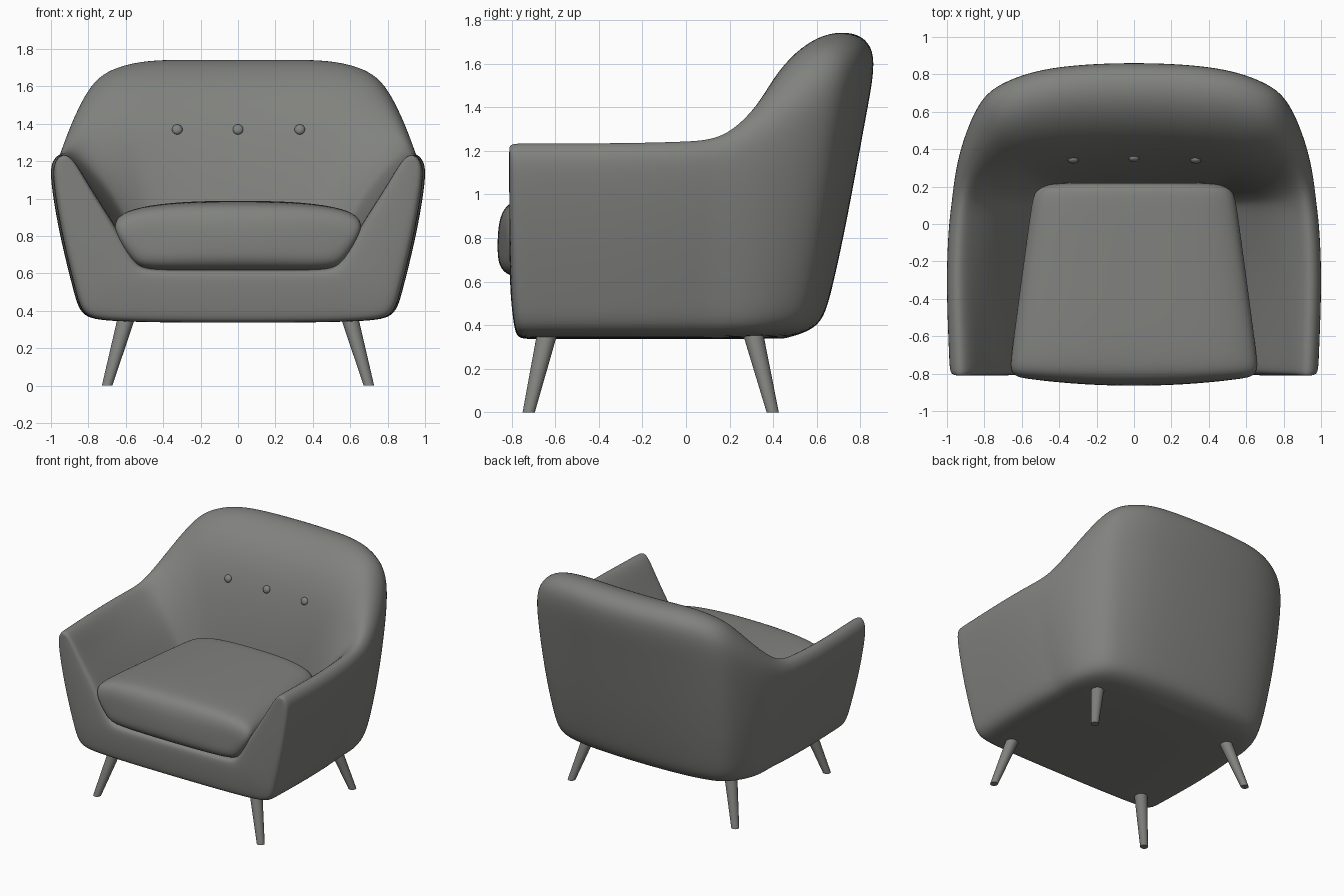
import bpy, bmesh, math
from mathutils import Vector, Matrix

if "Cube" in bpy.data.objects:
    bpy.data.objects.remove(bpy.data.objects["Cube"])

fabric = bpy.data.materials.new("warm grey")
fabric.diffuse_color = (0.22, 0.225, 0.21, 1)
fabric.use_nodes = True
fabric.node_tree.nodes["Principled BSDF"].inputs["Base Color"].default_value = fabric.diffuse_color


def finish(name, bm, smooth=lambda f: True):
    bmesh.ops.recalc_face_normals(bm, faces=bm.faces)
    for f in bm.faces:
        f.smooth = smooth(f)
    mesh = bpy.data.meshes.new(name)
    bm.to_mesh(mesh)
    bm.free()
    mesh.materials.append(fabric)
    ob = bpy.data.objects.new(name, mesh)
    bpy.context.collection.objects.link(ob)
    return ob


def loft_half(name, rings, cap_ends):
    """Skin open half-profiles, close the chosen ends, mirror and smooth."""
    bm = bmesh.new()
    rows = [[bm.verts.new(p) for p in ring] for ring in rings]
    n = len(rows[0])
    for a, b in zip(rows, rows[1:]):
        for i in range(n - 1):
            bm.faces.new((a[i], a[i + 1], b[i + 1], b[i]))
    for e in cap_ends:
        r = rows[e]
        for i in range(n // 2):
            j = n - 1 - i
            if j - i == 2:
                bm.faces.new((r[i], r[i + 1], r[j]))
            elif j - i > 2:
                bm.faces.new((r[i], r[i + 1], r[j - 1], r[j]))
    ob = finish(name, bm)
    mir = ob.modifiers.new("mirror", 'MIRROR')
    mir.use_clip = True
    sub = ob.modifiers.new("smooth", 'SUBSURF')
    sub.levels = sub.render_levels = 3
    return ob


# Shell: arm profile (x, z) and back profile (y, z), underside to seat deck
arm = [(0, .335), (.70, .34), (.83, .37), (.865, .50), (.94, .80), (.99, 1.10),
       (.985, 1.20), (.93, 1.25), (.87, 1.205), (.79, 1.06), (.65, .85),
       (.55, .66), (.50, .63), (.42, .62), (0, .62)]
back = [(.43, .335), (.50, .35), (.62, .395), (.665, .53), (.745, .90), (.835, 1.40),
        (.892, 1.69), (.73, 1.768), (.54, 1.69), (.36, 1.46), (.24, .95),
        (.21, .66), (.20, .63), (.16, .62), (.12, .62)]
# stations: y start, width factor, turn towards back, height blend, inner pinch
stations = [(-.795, 1, 0, 0, 0), (-.70, 1.003, 0, 0, 0), (-.30, 1.02, 0, 0, .03),
            (0, 1.005, 0, .015, .07), (.1, .99, 0, .03, .09), (.1, .973, .16, .09, .10),
            (.1, .935, .40, .33, .10), (.1, .84, .73, .75, .10), (.1, .73, .85, .91, .10),
            (.1, .53, .95, 1, .10), (.1, .27, .99, 1, .10), (.1, 0, 1, 1, .10)]


def shell_ring(y0, fx, fy, w, pinch):
    ring = []
    bump = 4 * fy * (1 - fy)            # squarer corner near the underside
    for k, ((ax, az), (by, bz)) in enumerate(zip(arm, back)):
        low = bump * (1 if k <= 3 else .6 if k == 4 else .25 if k == 5 else 0)
        x = ax * fx * (1 + .05 * low) * (1 - pinch if k >= 9 else 1)
        ring.append(Vector((x, y0 + (by - .1) * (fy + .09 * low), az + (bz - az) * w)))
    return ring


rings = [shell_ring(*s) for s in stations]
first = rings[0]
inset = [p.lerp(first[14 - i], .15) for i, p in enumerate(first)]
inset[7] = first[7].lerp((first[6] + first[8]) / 2, .4)
for p in inset:
    p.y = -.812
for ring in (inset, first):             # front rail leans back towards the floor
    for p in ring:
        p.y += .025 * max(0, (.6 - p.z) / .25)
loft_half("shell", [inset] + rings, [0])

# Seat cushion: half cross-section swept front to back, narrowing to the rear
section = [(0, .61), (.30, .61), (.52, .612), (.585, .66),
           (.705, .87), (.61, .95), (.35, .985), (0, .99)]


def cushion_ring(y, sx, sz, bow):
    taper = 1 - .20 * (y + .8)
    return [Vector((x * taper * sx, y + bow * (x / .6) ** 2, .76 + (z - .76) * sz))
            for x, z in section]


loft_half("seat_cushion", [cushion_ring(*c) for c in (
    (-.868, .80, .25, .03), (-.858, .92, .62, .03), (-.815, .985, .92, .02),
    (-.70, 1, 1, 0), (-.3, 1, 1, 0), (.08, 1, 1, 0), (.19, .99, .99, 0),
    (.22, .85, .85, 0), (.22, .45, .45, 0))], [0, -1])

# Splayed tapered legs, cut level at the floor
for side, sx in (("right", 1), ("left", -1)):
    for place, foot_y, lean in (("front", -.722, .235), ("rear", .398, -.25)):
        bm = bmesh.new()
        bmesh.ops.create_cone(bm, cap_ends=True, segments=24, radius1=.028,
                              radius2=.05, depth=.42)
        for v in bm.verts:
            v.co.z += .21
            v.co.x += sx * (.70 - .285 * v.co.z)
            v.co.y += foot_y + lean * v.co.z
        finish(f"{place}_{side}_leg", bm, lambda f: len(f.verts) == 4)

# Back buttons
for name, x, y in (("left", -.325, .342), ("middle", 0, .35), ("right", .33, .342)):
    bm = bmesh.new()
    bmesh.ops.create_uvsphere(bm, u_segments=20, v_segments=12, radius=.028)
    bmesh.ops.transform(bm, verts=bm.verts, matrix=Matrix.Translation((x, y, 1.37))
                        @ Matrix.Rotation(math.radians(-20), 4, 'X')
                        @ Matrix.Diagonal((1, .65, 1, 1)))
    finish(name + "_button", bm)
